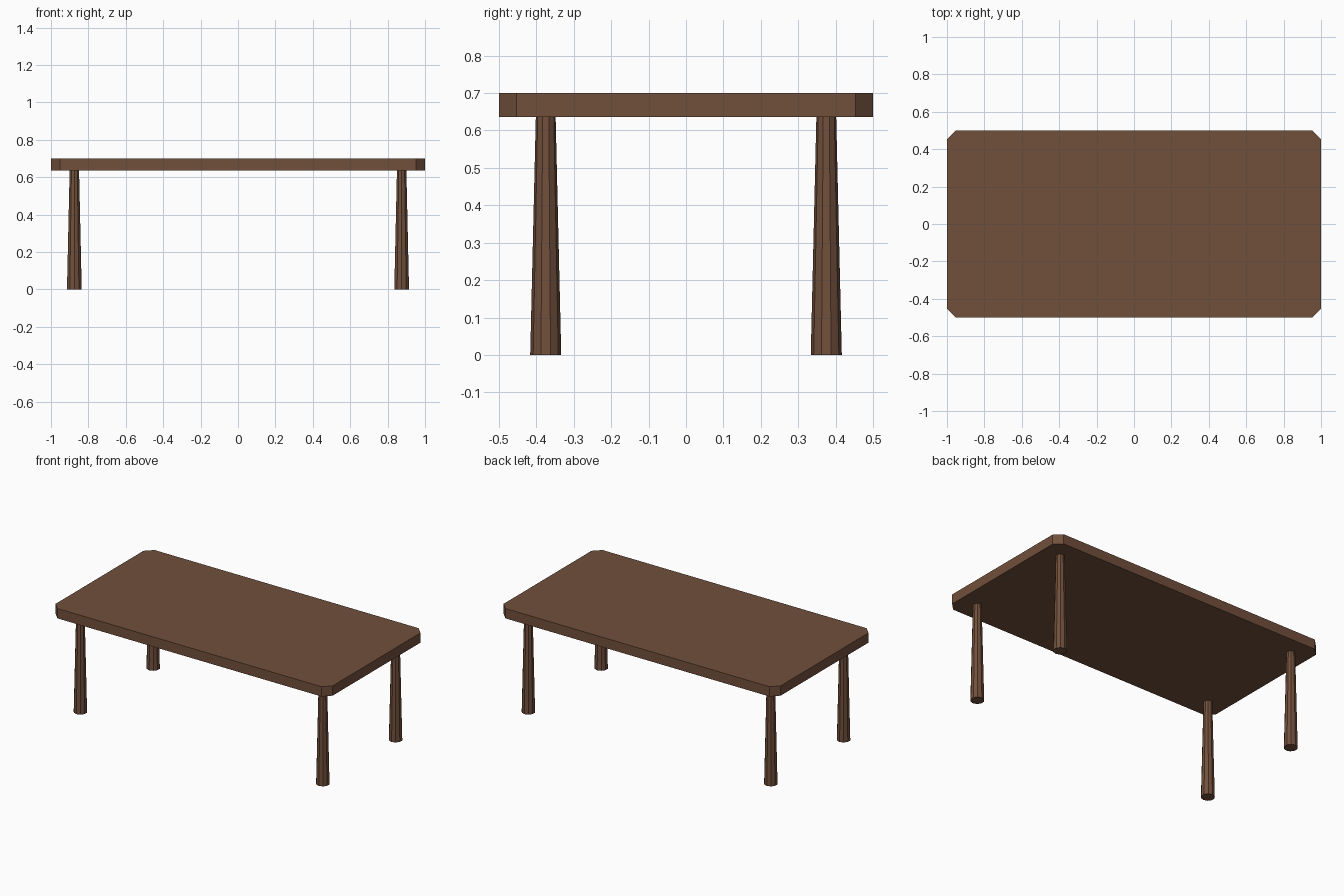
import bpy, bmesh, math

if "Cube" in bpy.data.objects:
    bpy.data.objects.remove(bpy.data.objects["Cube"])

wood = bpy.data.materials.new("brown wood")
wood.diffuse_color = (0.165, 0.08, 0.045, 1)
wood.use_nodes = True
wood.node_tree.nodes["Principled BSDF"].inputs["Base Color"].default_value = wood.diffuse_color


def prism(name, bottom, top, z0, z1):
    """Flat-faced solid between two matching outlines."""
    bm = bmesh.new()
    lo = [bm.verts.new((x, y, z0)) for x, y in bottom]
    hi = [bm.verts.new((x, y, z1)) for x, y in top]
    n = len(lo)
    bm.faces.new(lo[::-1])
    bm.faces.new(hi)
    for i in range(n):
        j = (i + 1) % n
        bm.faces.new((lo[i], lo[j], hi[j], hi[i]))
    mesh = bpy.data.meshes.new(name)
    bm.to_mesh(mesh)
    bm.free()
    mesh.materials.append(wood)
    obj = bpy.data.objects.new(name, mesh)
    bpy.context.collection.objects.link(obj)
    return obj


def ring(cx, cy, r, sides=10):
    # corners point towards +y and -y
    return [(cx + r * math.cos(math.pi / 2 + 2 * math.pi * i / sides),
             cy + r * math.sin(math.pi / 2 + 2 * math.pi * i / sides))
            for i in range(sides)]


# table top with cut corners
X, Y, C = 1.0, 0.5, 0.047
outline = [(-X + C, -Y), (X - C, -Y), (X, -Y + C), (X, Y - C),
           (X - C, Y), (-X + C, Y), (-X, Y - C), (-X, -Y + C)]
prism("table_top", outline, outline, 0.636, 0.70)

# four legs, tapering upwards
for sy, end in ((-1, "front"), (1, "back")):
    for sx, side in ((-1, "left"), (1, "right")):
        cx, cy = sx * 0.875, sy * 0.375
        prism(f"{end}_{side}_leg", ring(cx, cy, 0.0415), ring(cx, cy, 0.0265), 0, 0.636)
